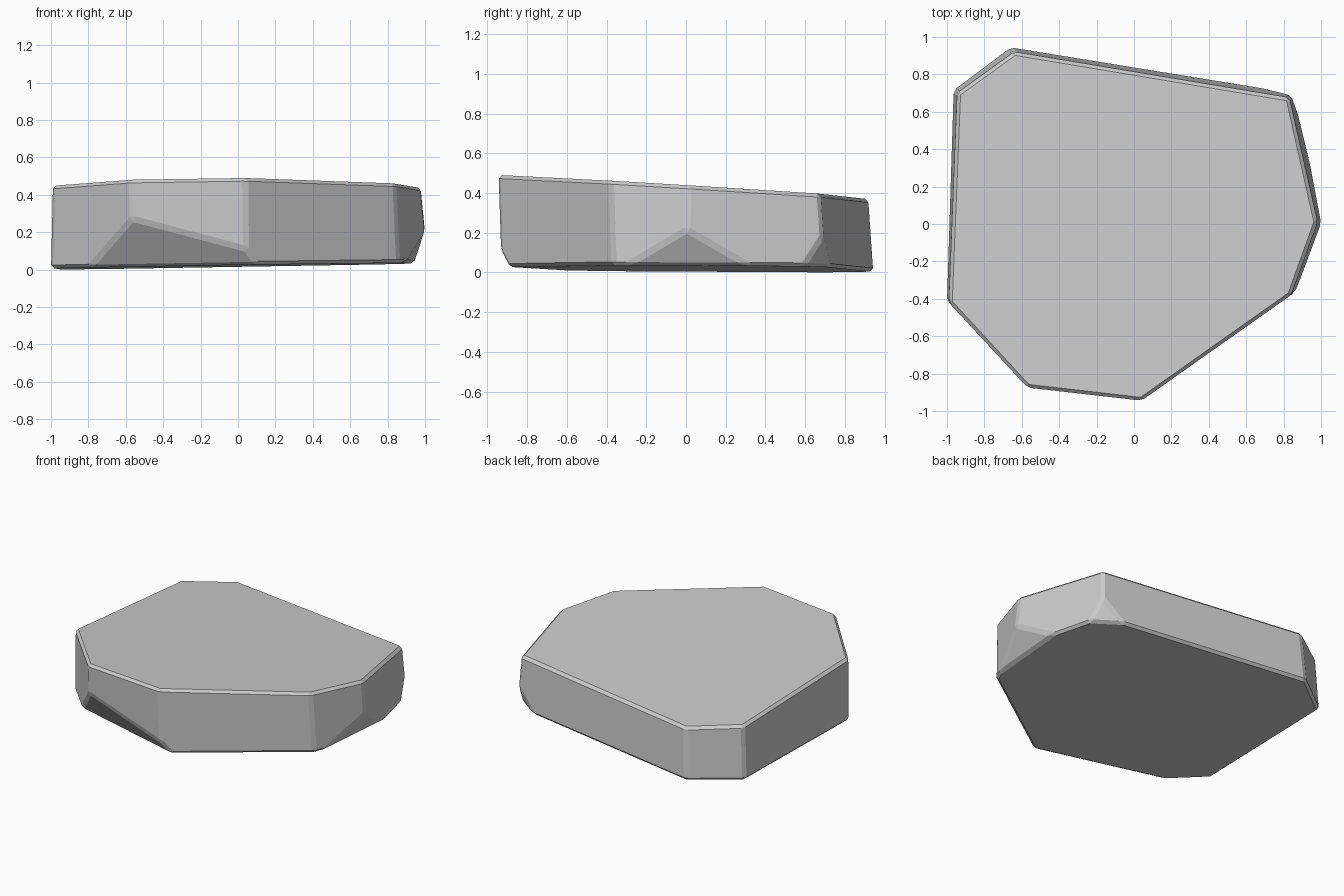
import bpy
import bmesh
from mathutils import Vector

if "Cube" in bpy.data.objects:
    bpy.data.objects.remove(bpy.data.objects["Cube"], do_unlink=True)

# Stone colour
stone = bpy.data.materials.new("stone grey")
stone.use_nodes = True
grey = (0.6, 0.6, 0.6, 1)
stone.diffuse_color = grey
stone.node_tree.nodes["Principled BSDF"].inputs["Base Color"].default_value = grey

# Upper and lower outlines; the walls lean a little
top = [(-.64, .92), (.83, .675), (.98, .01), (.84, -.38),
       (.04, -.945), (-.57, -.875), (-.99, -.42), (-.945, .70)]
bottom = [(-.66, .945), (.85, .70), (1.02, 0), (.86, -.365),
          (.045, -.93), (-.565, -.865), (-1, -.41), (-.965, .715)]


def top_height(x, y):
    return .432 + .008 * x - .062 * y


def bottom_height(x, y):
    return .02 + .016 * x - .006 * y


# Sloping slab
bm = bmesh.new()
lower = [bm.verts.new((x, y, bottom_height(x, y))) for x, y in bottom]
upper = [bm.verts.new((x, y, top_height(x, y))) for x, y in top]
bm.faces.new(upper)
bm.faces.new(lower)
for i in range(len(top)):
    j = (i + 1) % len(top)
    bm.faces.new((lower[i], lower[j], upper[j], upper[i]))
bmesh.ops.recalc_face_normals(bm, faces=bm.faces)


def chip(a, b, c):
    """Slice off everything below and outside the plane through three points."""
    a, b, c = Vector(a), Vector(b), Vector(c)
    normal = (b - a).cross(c - a).normalized()
    if normal.z > 0:
        normal.negate()
    cut = bmesh.ops.bisect_plane(bm, geom=bm.verts[:] + bm.edges[:] + bm.faces[:],
                                 plane_co=a, plane_no=normal, clear_outer=True)
    rim = [e for e in cut["geom_cut"] if isinstance(e, bmesh.types.BMEdge)]
    bmesh.ops.contextual_create(bm, geom=rim)


# Broken lower corners: front, right and back right
chip((-.567, -.87, .27), (.04, -.932, .11), (-.81, -.62, .01))
chip((1, 0, .21), (.89, -.29, .036), (.94, .28, .035))
chip((.84, .69, .18), (.868, .60, .033), (.70, .722, .03))
bmesh.ops.recalc_face_normals(bm, faces=bm.faces)

# Worn edges
bmesh.ops.bevel(bm, geom=bm.edges[:], offset=.018, offset_type='OFFSET',
                segments=1, affect='EDGES', clamp_overlap=True)
mesh = bpy.data.meshes.new("stone_slab")
bm.to_mesh(mesh)
bm.free()
mesh.materials.append(stone)
slab = bpy.data.objects.new("stone_slab", mesh)
bpy.context.collection.objects.link(slab)
